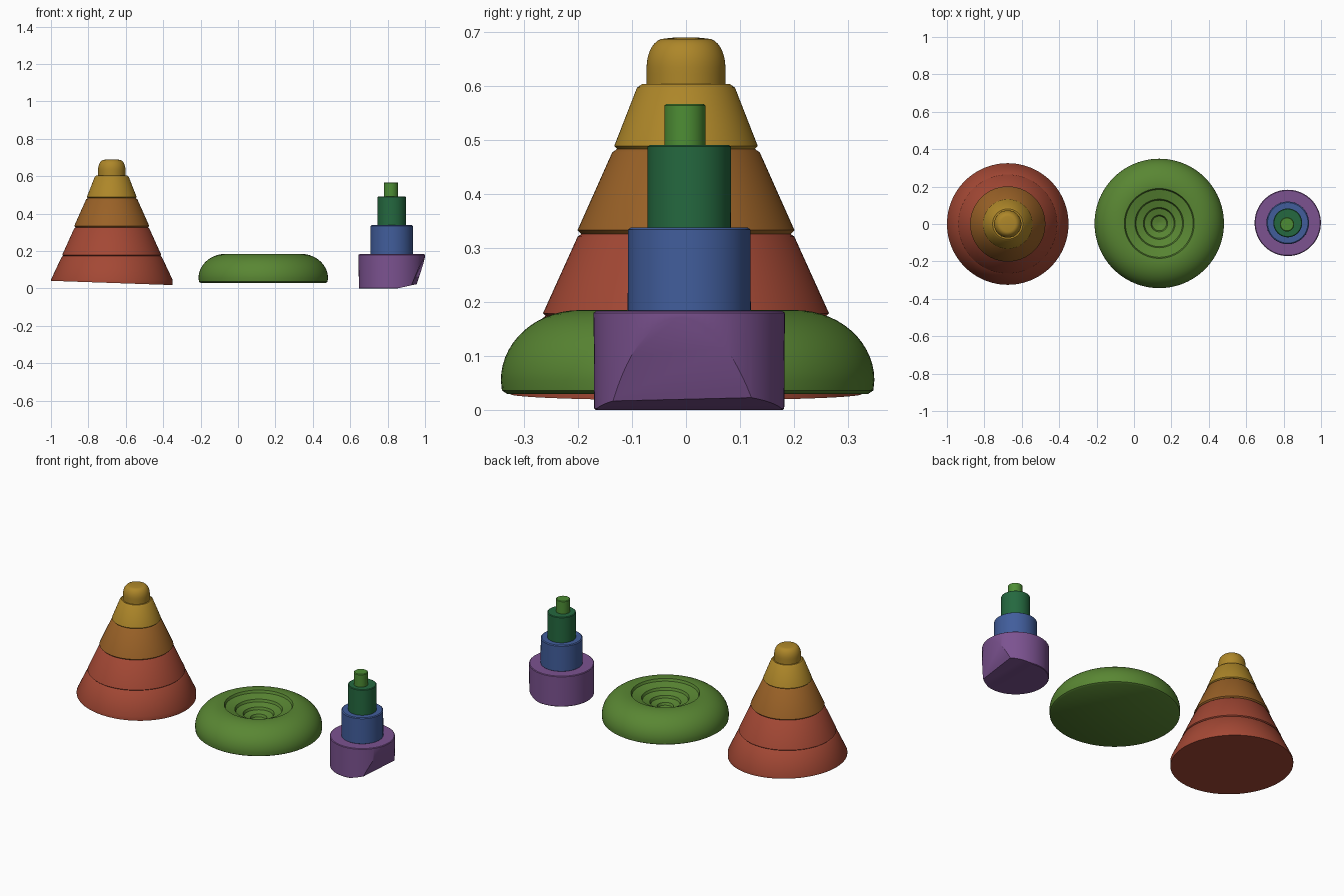
import bpy
import bmesh
import math
from mathutils import Vector

default = bpy.data.objects.get("Cube")
if default:
    bpy.data.objects.remove(default, do_unlink=True)


def material(name, rgb):
    mat = bpy.data.materials.new(name)
    mat.use_nodes = True
    mat.diffuse_color = (*rgb, 1)
    mat.node_tree.nodes["Principled BSDF"].inputs["Base Color"].default_value = (*rgb, 1)
    return mat


red = material("brick red", (0.37, 0.065, 0.035))
orange = material("burnt orange", (0.32, 0.12, 0.02))
yellow = material("mustard yellow", (0.42, 0.24, 0.022))
olive = material("leaf green", (0.10, 0.24, 0.033))
lime = material("bright green", (0.075, 0.27, 0.035))
teal = material("deep green", (0.018, 0.14, 0.05))
blue = material("slate blue", (0.053, 0.11, 0.33))
purple = material("soft purple", (0.20, 0.085, 0.28))


def lathe(name, centre, profile, mat, cuts=(), segments=96):
    """Spin (radius, height) points round an upright axis, then slice off planes."""
    bm = bmesh.new()
    pts = [bm.verts.new((r, 0, z)) for r, z in profile]
    edges = [bm.edges.new(pair) for pair in zip(pts, pts[1:])]
    bmesh.ops.spin(bm, geom=pts + edges, cent=(0, 0, 0), axis=(0, 0, 1),
                   angle=math.tau, steps=segments)
    bmesh.ops.remove_doubles(bm, verts=bm.verts, dist=0.0005)
    bmesh.ops.translate(bm, verts=bm.verts, vec=(*centre, 0))
    for point, normal in cuts:
        cut = bmesh.ops.bisect_plane(bm, geom=bm.verts[:] + bm.edges[:] + bm.faces[:],
                                     plane_co=point, plane_no=Vector(normal).normalized(),
                                     clear_outer=True)
        rim = [e for e in cut["geom_cut"] if isinstance(e, bmesh.types.BMEdge)]
        bmesh.ops.holes_fill(bm, edges=rim, sides=0)
    bmesh.ops.recalc_face_normals(bm, faces=bm.faces)
    mesh = bpy.data.meshes.new(name)
    bm.to_mesh(mesh)
    bm.free()
    mesh.materials.append(mat)
    obj = bpy.data.objects.new(name, mesh)
    bpy.context.collection.objects.link(obj)
    bpy.ops.object.select_all(action="DESELECT")
    obj.select_set(True)
    bpy.context.view_layer.objects.active = obj
    bpy.ops.object.shade_smooth_by_angle(angle=math.radians(35))
    return obj


def tier(r_low, z_low, r_high, z_high, soft=0.007):
    """Tapered drum profile with softened rims."""
    return [(0, z_low), (r_low - soft, z_low), (r_low, z_low + soft),
            (r_high + soft * 0.4, z_high - soft), (r_high - soft, z_high), (0, z_high)]


# Stacked cone, its underside sliced at a slight tilt
cone = (-0.675, 0)
underside = [((-0.35, 0, 0.018), (-0.035, 0, -1))]
lathe("cone_base", cone,
      [(0, 0), (0.325, 0), (0.325, 0.047), (0.268, 0.168), (0.258, 0.176), (0, 0.176)],
      red, underside)
lathe("cone_lower_tier", cone, tier(0.265, 0.172, 0.198, 0.328), red)
lathe("cone_middle_tier", cone, tier(0.201, 0.326, 0.134, 0.484), orange)
lathe("cone_upper_tier", cone, tier(0.133, 0.482, 0.088, 0.604), yellow)
dome = [(0, 0.6), (0.073, 0.6), (0.073, 0.622)]
dome += [(0.04 + 0.033 * math.cos(a), 0.635 + 0.053 * math.sin(a))
         for a in [i * math.pi / 16 for i in range(9)]]
lathe("cone_tip", cone, dome + [(0.02, 0.69), (0, 0.69)], yellow)

# Rounded cushion with a stepped hollow
cushion = [(0, 0.03), (0.335, 0.03), (0.344, 0.036)]
cushion += [(0.2 + 0.146 * math.cos(a), 0.055 + 0.13 * math.sin(a))
            for a in [i * math.pi / 28 for i in range(15)]]
for radius, height in ((0.187, 0.184), (0.13, 0.156), (0.085, 0.13), (0.045, 0.106)):
    cushion += [(radius, height), (radius - 0.006, height - 0.014)]
lathe("cushion", (0.135, 0.003), cushion + [(0.012, 0.086), (0, 0.084)], olive)

# Stepped peg, its base chipped on the left side
peg = (0.822, 0.006)
chips = [((0.942, 0, 0.02), (1, -0.1, -0.38)), ((0.865, 0, 0.003), (0.22, 0, -1))]
lathe("peg_base", peg, tier(0.176, 0, 0.176, 0.183, 0.003), purple, chips)
lathe("peg_lower_step", peg, tier(0.114, 0.18, 0.112, 0.338, 0.004), blue)
lathe("peg_middle_step", peg, tier(0.077, 0.335, 0.076, 0.491, 0.003), teal)
lathe("peg_top", (peg[0] - 0.004, peg[1] - 0.008), tier(0.038, 0.488, 0.037, 0.567, 0.003), lime)
